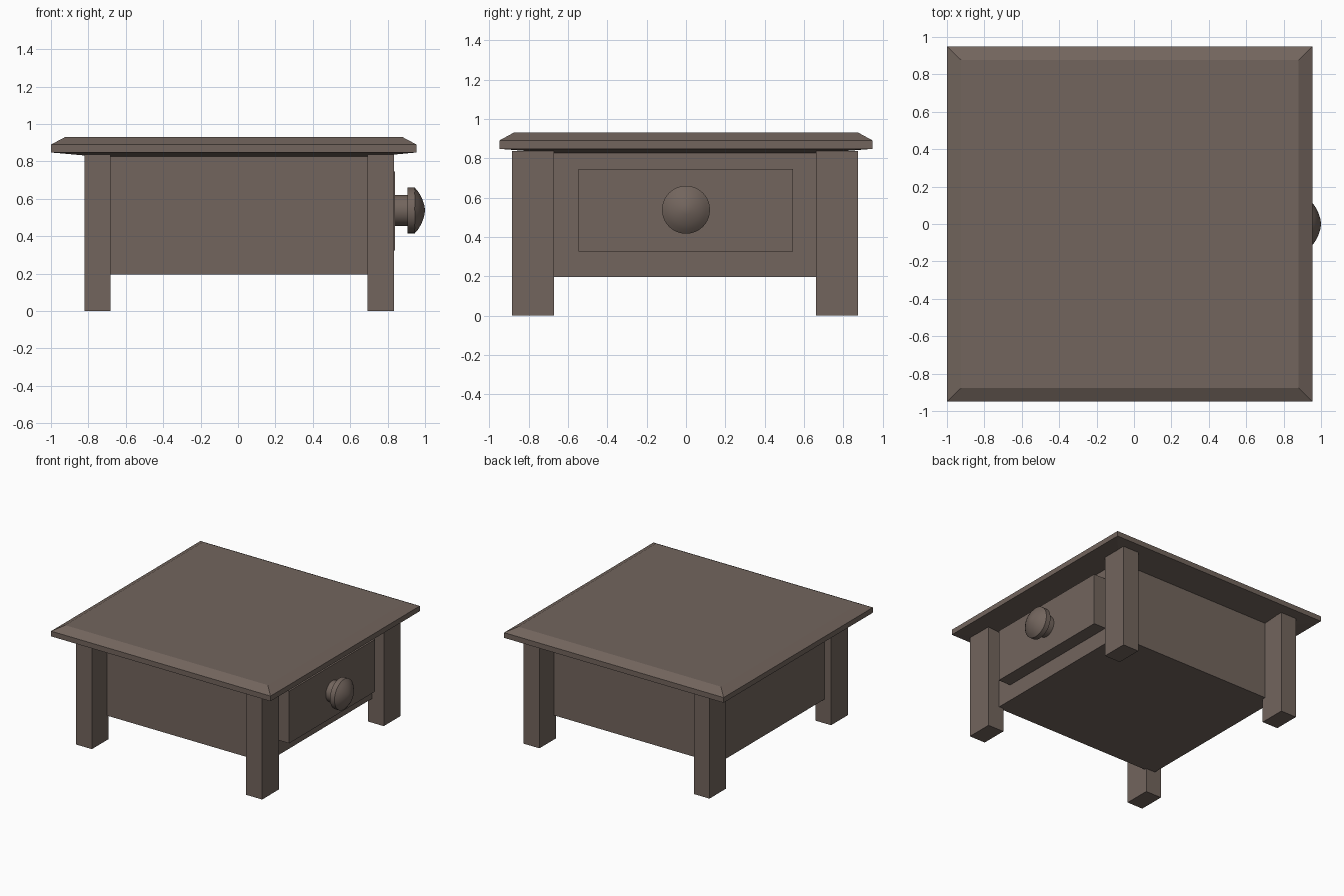
import bpy, bmesh, math

if "Cube" in bpy.data.objects:
    bpy.data.objects.remove(bpy.data.objects["Cube"])

wood = bpy.data.materials.new("wood")
wood.diffuse_color = (0.17, 0.13, 0.11, 1)
wood.use_nodes = True
wood.node_tree.nodes["Principled BSDF"].inputs["Base Color"].default_value = wood.diffuse_color


def finish(name, bm):
    bmesh.ops.recalc_face_normals(bm, faces=bm.faces)
    me = bpy.data.meshes.new(name)
    bm.to_mesh(me)
    bm.free()
    me.materials.append(wood)
    ob = bpy.data.objects.new(name, me)
    bpy.context.collection.objects.link(ob)
    return ob


def stack(name, layers):
    """Solid through rectangular layers (x0, x1, y0, y1, z), bottom to top."""
    bm = bmesh.new()
    rings = [[bm.verts.new(p) for p in
              ((x0, y0, z), (x1, y0, z), (x1, y1, z), (x0, y1, z))]
             for x0, x1, y0, y1, z in layers]
    for a, b in zip(rings, rings[1:]):
        for i in range(4):
            j = (i + 1) % 4
            bm.faces.new((a[i], a[j], b[j], b[i]))
    bm.faces.new(rings[0])
    bm.faces.new(rings[-1])
    return finish(name, bm)


def box(name, x0, x1, y0, y1, z0, z1):
    return stack(name, [(x0, x1, y0, y1, z0), (x0, x1, y0, y1, z1)])


# Table top: sloped underside, upright rim, bevelled upper edge
stack("table_top", [(-0.765, 0.732, -0.69, 0.69, 0.827),
                    (-1.0, 0.955, -0.95, 0.95, 0.848),
                    (-1.0, 0.955, -0.95, 0.95, 0.89),
                    (-0.925, 0.88, -0.877, 0.877, 0.93)])

# Carcass and drawer front
box("cabinet_body", -0.765, 0.732, -0.69, 0.69, 0.195, 0.83)
box("drawer_front", 0.70, 0.84, -0.548, 0.545, 0.325, 0.745)

# Legs
for xn, x0, x1 in (("left", -0.822, -0.682), ("right", 0.693, 0.835)):
    for yn, y0, y1 in (("front", -0.885, -0.672), ("back", 0.662, 0.875)):
        box(f"{yn}_{xn}_leg", x0, x1, y0, y1, 0, 0.838)

# Knob turned about the x axis: neck, disc and shallow dome
profile = [(0.82, 0), (0.82, 0.083), (0.905, 0.083), (0.905, 0.122), (0.945, 0.122),
           (0.963, 0.101), (0.978, 0.077), (0.989, 0.051), (0.997, 0.024), (1.0, 0)]
bm = bmesh.new()
verts = [bm.verts.new((x, 0, 0.538 + r)) for x, r in profile]
edges = [bm.edges.new(p) for p in zip(verts, verts[1:])]
bmesh.ops.spin(bm, geom=verts + edges, cent=(0, 0, 0.538), axis=(1, 0, 0),
               angle=math.tau, steps=40)
bmesh.ops.remove_doubles(bm, verts=bm.verts, dist=0.0005)
knob = finish("drawer_knob", bm)
bpy.context.view_layer.objects.active = knob
knob.select_set(True)
bpy.ops.object.shade_smooth_by_angle(angle=math.radians(30))
